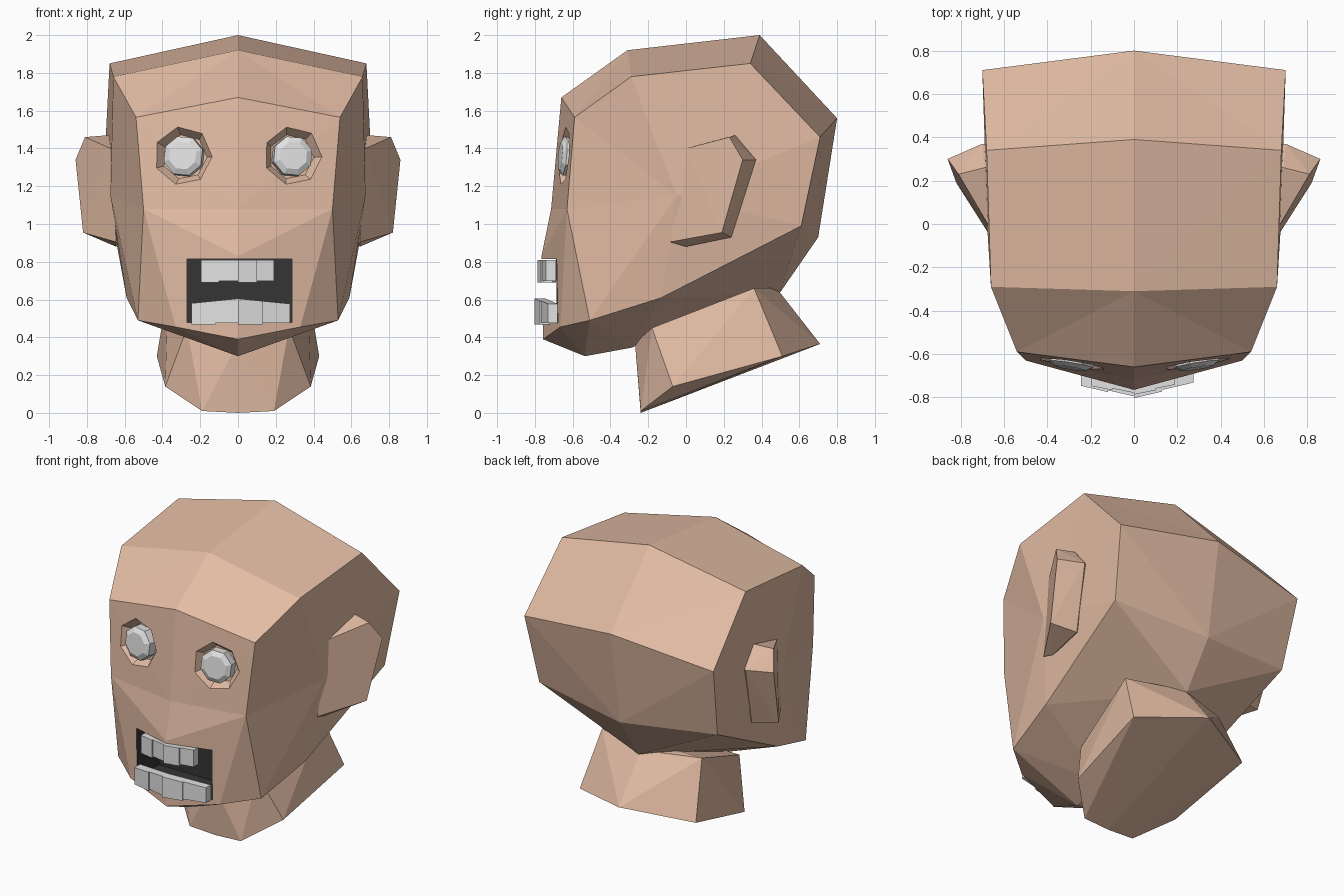
import bpy, bmesh, math
from mathutils import Vector, Matrix

if "Cube" in bpy.data.objects:
    bpy.data.objects.remove(bpy.data.objects["Cube"])


def mat(name, c):
    m = bpy.data.materials.new(name)
    m.diffuse_color = (*c, 1)
    m.use_nodes = True
    m.node_tree.nodes["Principled BSDF"].inputs["Base Color"].default_value = m.diffuse_color
    return m


SKIN = mat("skin", (0.76, 0.50, 0.37))
WHITE = mat("eye_and_tooth_grey", (0.76, 0.76, 0.76))
DARK = mat("mouth_dark", (0.035, 0.035, 0.035))


def finish(name, bm, *mats):
    bmesh.ops.recalc_face_normals(bm, faces=bm.faces)
    me = bpy.data.meshes.new(name)
    bm.to_mesh(me)
    bm.free()
    for m in mats:
        me.materials.append(m)
    ob = bpy.data.objects.new(name, me)
    bpy.context.collection.objects.link(ob)
    return ob


def hull(name, pts, material):
    bm = bmesh.new()
    for p in pts:
        bm.verts.new(p)
    r = bmesh.ops.convex_hull(bm, input=bm.verts)
    bmesh.ops.delete(bm, geom=[g for g in r["geom_interior"] if isinstance(g, bmesh.types.BMVert)],
                     context='VERTS')
    bmesh.ops.dissolve_limit(bm, angle_limit=0.02, verts=bm.verts, edges=bm.edges)
    return finish(name, bm, material)


def frustum(bm, at, normal, sides, r_in, r_out, back, front, spin=0.0):
    """Cone section along a normal, from depth back to height front."""
    rot = Vector(normal).to_track_quat('Z', 'Y').to_matrix().to_4x4()
    m = (Matrix.Translation(at) @ rot @ Matrix.Translation((0, 0, (front + back) / 2))
         @ Matrix.Rotation(spin, 4, 'Z'))
    return bmesh.ops.create_cone(bm, cap_ends=True, segments=sides, radius1=r_in,
                                 radius2=r_out, depth=front - back, matrix=m)["verts"]


# Head: right half as named points, c = centre line, s = side
P = dict(
    c0=(0, -.66, 1.67), c1=(0, -.31, 1.92), c2=(0, .39, 2.0), c3=(0, .80, 1.56),
    c4=(0, .70, .93), c5=(0, .50, .64), c6=(0, -.29, .345), c7=(0, -.535, .30),
    chin=(0, -.757, .39), lip=(0, -.765, .83), nose=(0, -.714, 1.08),
    s0=(.54, -.59, 1.565), s1=(.66, -.29, 1.78), s2=(.68, .34, 1.85), s3=(.70, .71, 1.46),
    s4=(.66, .61, .99), s5=(.59, -.13, .61), jaw=(.53, -.51, .49),
    mid=(.33, -.665, .455), cheek=(.50, -.63, 1.08), side=(.675, -.05, 1.15))
FACES = """c0 c1 s1 s0|c1 c2 s2 s1|c2 c3 s3 s2|c3 c4 s4 s3|c4 c5 s4|c5 s5 s4|c5 c6 s5|c6 jaw s5
c6 c7 jaw|c7 chin mid|c7 mid jaw|c0 s0 cheek nose|nose cheek lip|lip cheek mid|lip mid chin
cheek jaw mid|side s0 s1|side s1 s2|side s2 s3|side s3 s4|side s4 s5|side s5 jaw
side jaw cheek|side cheek s0""".replace("\n", "|").split("|")
bm = bmesh.new()
for sx in (1, -1):
    vs = {k: bm.verts.new((sx * x, y, z)) for k, (x, y, z) in P.items()}
    for f in FACES:
        bm.faces.new([vs[k] for k in f.split()])
bmesh.ops.remove_doubles(bm, verts=bm.verts, dist=1e-4)
bmesh.ops.triangulate(bm, faces=bm.faces)
head = finish("head", bm, SKIN, DARK)

# Eye sockets and mouth opening, cut from the head
bm = bmesh.new()
EYES = [((s * .29, -.643, 1.36), (s * .16, -1, .09)) for s in (1, -1)]
for at, n in EYES:
    frustum(bm, at, n, 7, .12, .176, -.05, .03, 0.2)
bmesh.ops.create_cube(bm, size=1, matrix=Matrix.Translation((.008, -.725, .647))
                      @ Matrix.Diagonal((.555, .55, .335, 1)))
cutter = finish("opening_cutter", bm)
cutter.hide_render = True
mod = head.modifiers.new("openings", 'BOOLEAN')
mod.operation, mod.solver, mod.object = 'DIFFERENCE', 'EXACT', cutter
bpy.context.view_layer.objects.active = head
bpy.ops.object.modifier_apply(modifier=mod.name)
bpy.data.objects.remove(cutter)
for p in head.data.polygons:
    c = p.center
    inside = abs(c.x) < .30 and .45 < c.z < .83 and -.64 < c.y < -.4
    p.material_index = 1 if inside else 0

# Eyeballs: faceted domes
for (at, n), side in zip(EYES, ("right", "left")):
    bm = bmesh.new()
    frustum(bm, at, n, 8, .11, .108, -.07, .005, 0.3)
    bm.faces.ensure_lookup_table()
    front = min(bm.faces, key=lambda f: f.calc_center_median().y)
    bmesh.ops.inset_individual(bm, faces=[front], thickness=.032, depth=.018)
    finish(side + "_eye", bm, WHITE)


# Teeth: blocks following the V-shaped front of the mouth
def teeth(name, xs, z0, z1, tip, slope, thick):
    bm = bmesh.new()
    for i, (a, b) in enumerate(zip(xs, xs[1:])):
        j = .008 * (i % 2)
        ends = [(x, tip + slope * abs(x) + d) for x, d in ((a, j), (b, j), (b, thick), (a, thick))]
        lo = [bm.verts.new((x, y, z0 + j)) for x, y in ends]
        hi = [bm.verts.new((x, y, z1 - .1 * abs(x) * (z1 < .7))) for x, y in ends]
        bm.faces.new(lo)
        bm.faces.new(hi)
        for k in range(4):
            m = (k + 1) % 4
            bm.faces.new((lo[k], lo[m], hi[m], hi[k]))
    finish(name, bm, WHITE)


teeth("upper_teeth", (-.195, -.1, 0, .1, .19), .69, .81, -.787, .2, .06)
teeth("lower_teeth", (-.245, -.12, 0, .13, .275), .468, .605, -.803, .23, .06)

# Ears: wedge flaps rising towards the back
EAR = [(.81, .23, 1.46), (.86, .30, 1.34), (.82, .19, .955),
       (.69, .26, 1.47), (.70, .37, 1.34), (.655, .24, .93),
       (.675, 0, 1.40), (.645, -.085, .905), (.645, 0, .88),
       (.60, .26, 1.44), (.60, .33, 1.33), (.60, .2, .95)]
for s, side in ((1, "right"), (-1, "left")):
    hull(side + "_ear", [(s * x, y, z) for x, y, z in EAR], SKIN)

# Neck: tapered, slanted column sunk into the head
LOW = [(0, -.24, 0), (.19, -.24, .01), (.385, -.07, .14), (.43, .51, .30), (0, .71, .365)]
TOP = [(0, -.27, .37), (.27, -.18, .45), (.37, .36, .66), (0, .48, .66)]
hull("neck", [(s * x, y, z) for x, y, z in LOW + TOP for s in ((1, -1) if x else (1,))], SKIN)
